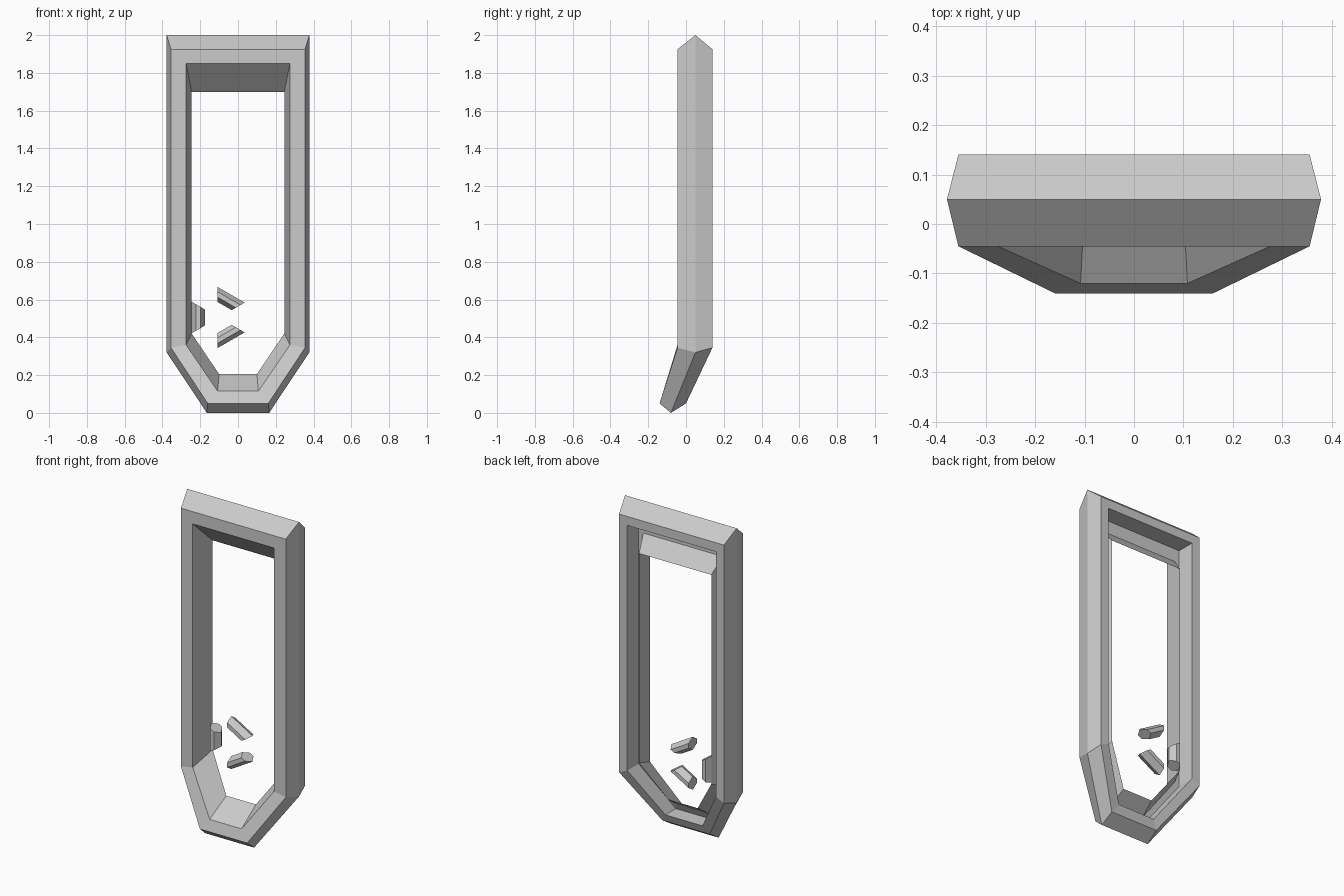
import bpy, bmesh
from math import cos, sin, radians

cube = bpy.data.objects.get("Cube")
if cube:
    bpy.data.objects.remove(cube, do_unlink=True)

grey = bpy.data.materials.new("plain grey")
grey.use_nodes = True
colour = (0.6, 0.6, 0.6, 1)
grey.diffuse_color = colour
grey.node_tree.nodes["Principled BSDF"].inputs["Base Color"].default_value = colour


def make_object(name, bm):
    """Turn a bmesh into a flat shaded grey object."""
    bmesh.ops.recalc_face_normals(bm, faces=bm.faces)
    mesh = bpy.data.meshes.new(name)
    bm.to_mesh(mesh)
    bm.free()
    mesh.materials.append(grey)
    obj = bpy.data.objects.new(name, mesh)
    bpy.context.collection.objects.link(obj)
    return obj


def skin(bm, sections, closed):
    """Join matching cross-sections with quads, capping the ends if open."""
    rings = [[bm.verts.new(p) for p in section] for section in sections]
    count = len(rings[0])
    pairs = list(zip(rings, rings[1:]))
    if closed:
        pairs.append((rings[-1], rings[0]))
    else:
        bm.faces.new(rings[0])
        bm.faces.new(rings[-1])
    for a, b in pairs:
        for i in range(count):
            j = (i + 1) % count
            bm.faces.new((a[i], a[j], b[j], b[i]))


# Frame section: side x, y, top z, knee z, then foot x, y, z
profile = [
    (.355, -.045, 1.925, .345, .16, -.14, .05),   # front outer edge
    (.378, .05, 2.0, .32, .165, -.08, 0),         # outer ridge
    (.355, .14, 1.925, .345, .16, 0, .05),        # back outer edge
    (.30, .14, 1.87, .37, .125, .02, .1),         # back inner edge
    (.30, .03, 1.87, .37, .125, -.08, .1),        # rebate corner
    (.268, .03, 1.79, .385, .11, -.06, .14),      # lip root
    (.245, .105, 1.70, .42, .1, .03, .205),       # lip tip
    (.275, -.045, 1.85, .36, .108, -.12, .115),   # front inner edge
]
top = [(x, y, zt) for x, y, zt, zk, fx, fy, fz in profile]
knee = [(x, y, zk) for x, y, zt, zk, fx, fy, fz in profile]
foot = [(fx, fy, fz) for x, y, zt, zk, fx, fy, fz in profile]


def mirrored(section):
    return [(-x, y, z) for x, y, z in section]


bm = bmesh.new()
skin(bm, [top, knee, foot, mirrored(foot), mirrored(knee), mirrored(top)], True)
make_object("frame", bm)

# Three mitred hexagonal bars set around a common centre
centre_x, centre_y, centre_z = -.106, .09, .505
hexagon = [(.139, 0), (.117, -.04), (.092, -.04),
           (.07, 0), (.092, .04), (.117, .04)]


def bar_section(angle, side):
    points = []
    for radius, depth in hexagon:
        half = .083 - (.139 - radius) * .577
        points.append((centre_x + radius * cos(angle) - side * half * sin(angle),
                       centre_y + depth,
                       centre_z + radius * sin(angle) + side * half * cos(angle)))
    return points


for name, degrees in (("side_bar", 180), ("upper_bar", 60), ("lower_bar", -60)):
    angle = radians(degrees)
    bm = bmesh.new()
    skin(bm, [bar_section(angle, -1), bar_section(angle, 1)], False)
    make_object(name, bm)
